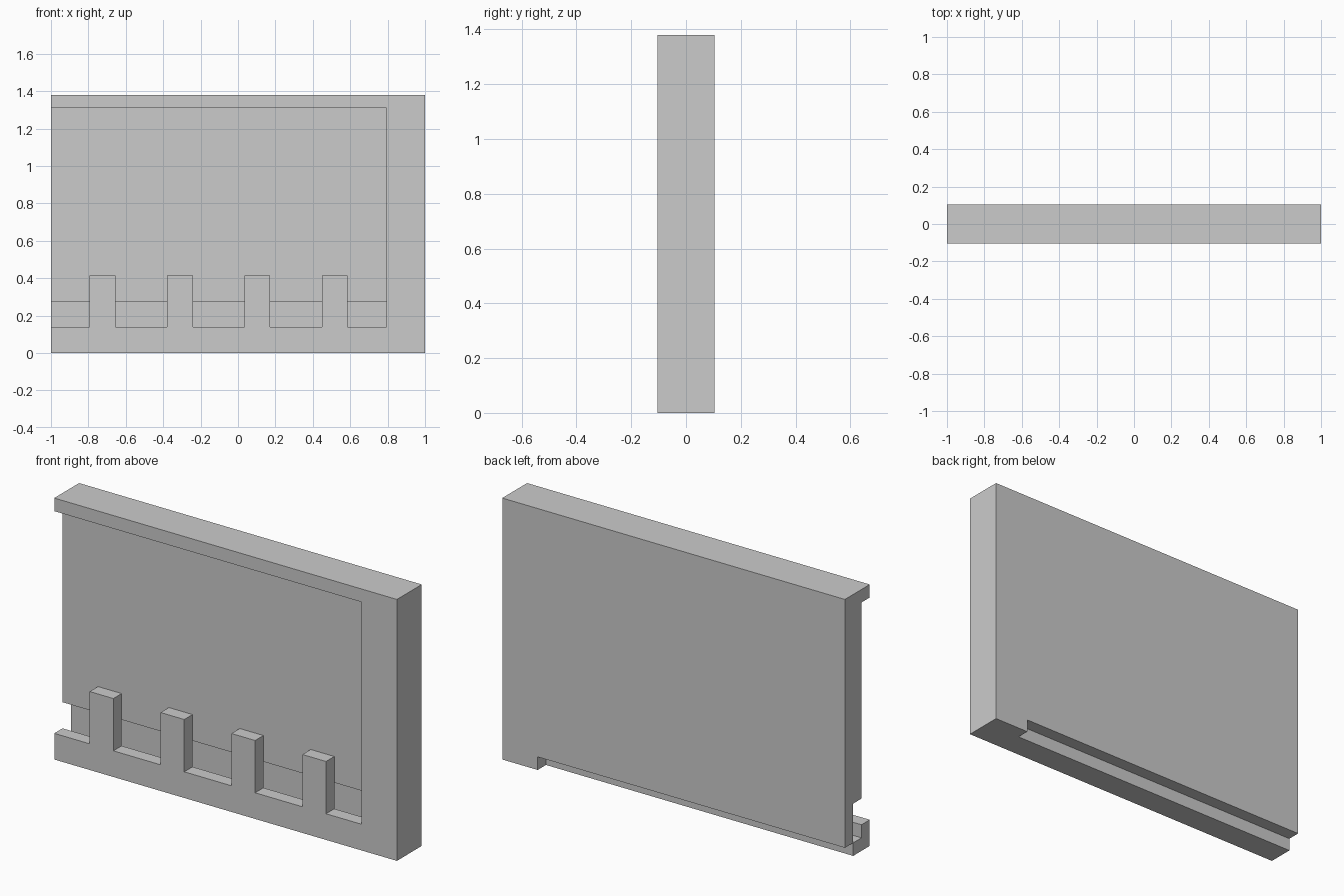
import bpy, bmesh

if "Cube" in bpy.data.objects:
    bpy.data.objects.remove(bpy.data.objects["Cube"])

U = 2 / 29  # the model sits on a 29 x 3 x 20 unit grid


def extrusion(name, profile, x0, x1):
    """Extrude a (y, z) profile along x; all values in grid units."""
    bm = bmesh.new()
    verts = [bm.verts.new(((x0 - 14.5) * U, (y - 1.5) * U, z * U)) for y, z in profile]
    face = bm.faces.new(verts)
    out = bmesh.ops.extrude_face_region(bm, geom=[face])
    moved = [g for g in out["geom"] if isinstance(g, bmesh.types.BMVert)]
    bmesh.ops.translate(bm, verts=moved, vec=((x1 - x0) * U, 0, 0))
    bmesh.ops.recalc_face_normals(bm, faces=bm.faces)
    mesh = bpy.data.meshes.new(name)
    bm.to_mesh(mesh)
    bm.free()
    obj = bpy.data.objects.new(name, mesh)
    bpy.context.collection.objects.link(obj)
    return obj


def rect(y0, y1, z0, z1):
    return [(y0, z0), (y1, z0), (y1, z1), (y0, z1)]


def combine(target, other, operation):
    mod = target.modifiers.new(operation.title(), "BOOLEAN")
    mod.object, mod.operation, mod.solver = other, operation, "EXACT"
    bpy.context.view_layer.objects.active = target
    bpy.ops.object.modifier_apply(modifier=mod.name)
    bpy.data.objects.remove(other)


# Solid slab
panel = extrusion("slotted_panel", rect(0, 3, 0, 20), 0, 29)

# Front pocket with the deeper groove behind the lower lip, open at the left
pocket = [(-1, 2), (1, 2), (1, 1), (2, 1), (2, 4), (1, 4), (1, 19), (-1, 19)]
combine(panel, extrusion("pocket_cutter", pocket, -1, 26), "DIFFERENCE")

# Notch along the lower back edge
combine(panel, extrusion("notch_cutter", rect(2, 4, -1, 1), -1, 26), "DIFFERENCE")

# Four upright teeth on the lip
for x in (3, 9, 15, 21):
    combine(panel, extrusion("tooth", rect(0, 1, 2, 6), x, x + 2), "UNION")

# Merge coplanar faces left by the booleans
bm = bmesh.new()
bm.from_mesh(panel.data)
bmesh.ops.remove_doubles(bm, verts=bm.verts, dist=1e-5)
bmesh.ops.dissolve_limit(bm, angle_limit=0.01, verts=bm.verts, edges=bm.edges)
bm.to_mesh(panel.data)
bm.free()
